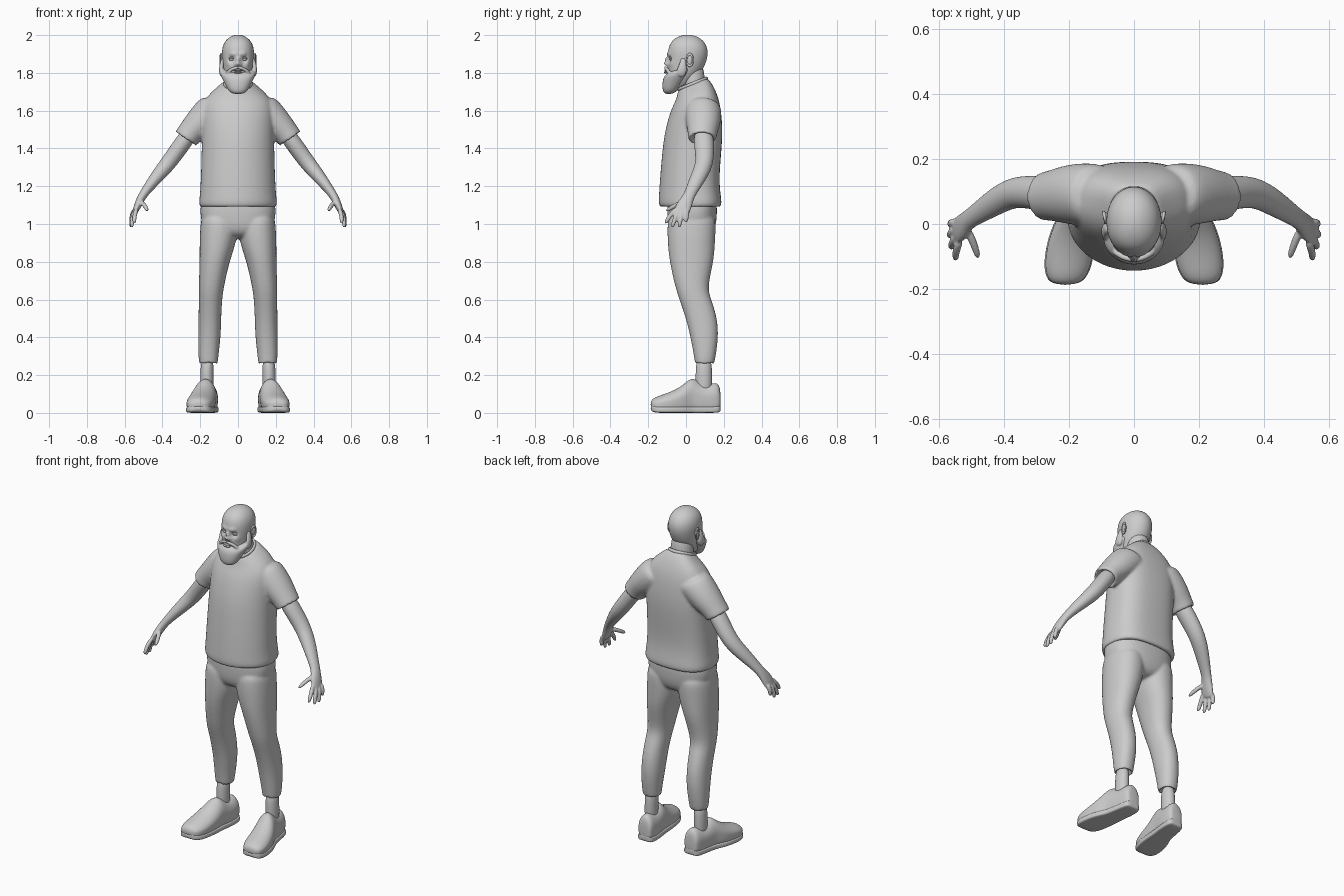
import bpy, bmesh, math
from mathutils import Vector


def apply_mod(ob, kind, **props):
    bpy.context.view_layer.objects.active = ob
    m = ob.modifiers.new(kind.title(), kind)
    for k, v in props.items():
        setattr(m, k, v)
    bpy.ops.object.modifier_apply(modifier=m.name)


def finish(ob, mirror):
    if mirror:
        apply_mod(ob, 'MIRROR', use_mirror_merge=False)
    for p in ob.data.polygons:
        p.use_smooth = True
    return ob


def loft(name, rings, axis=None, ref=(0, 1, 0), n=24, pw=(2, 2), sub=2, mirror=False):
    """Skin through rings (x, y, z, half width, half depth[, slope]);
    pw = superellipse powers of the +ref and -ref halves."""
    bm = bmesh.new()
    loops = []
    pts = [Vector(r[:3]) for r in rings]
    for i, r in enumerate(rings):
        t = Vector(axis) if axis else pts[min(i + 1, len(pts) - 1)] - pts[max(i - 1, 0)]
        t.normalize()
        v = Vector(ref)
        v = (v - t * v.dot(t)).normalized()
        u = v.cross(t)
        slope = r[5] if len(r) > 5 else 0
        loop = []
        for k in range(n):
            c, s = math.cos(math.tau * k / n), math.sin(math.tau * k / n)
            e = 2 / (pw[0] if s >= 0 else pw[1])
            c, s = math.copysign(abs(c) ** e, c), math.copysign(abs(s) ** e, s)
            p = pts[i] + u * c * r[3] + v * s * r[4]
            p.z += slope * s * r[4]
            loop.append(bm.verts.new(p))
        loops.append(loop)
    for a, b in zip(loops, loops[1:]):
        for k in range(n):
            bm.faces.new((a[k], a[(k + 1) % n], b[(k + 1) % n], b[k]))
    bm.faces.new(loops[0])
    bm.faces.new(loops[-1])
    bmesh.ops.recalc_face_normals(bm, faces=bm.faces)
    me = bpy.data.meshes.new(name)
    bm.to_mesh(me)
    bm.free()
    ob = bpy.data.objects.new(name, me)
    bpy.context.collection.objects.link(ob)
    apply_mod(ob, 'SUBSURF', levels=sub)
    return finish(ob, mirror)


def place(name, rot, scale, mirror):
    ob = bpy.context.object
    ob.name = name
    ob.rotation_euler, ob.scale = rot, scale
    bpy.ops.object.transform_apply(location=True, rotation=True, scale=True)
    return finish(ob, mirror)


def blob(name, loc, scale, rot=(0, 0, 0), mirror=False):
    bpy.ops.mesh.primitive_uv_sphere_add(segments=24, ring_count=14, radius=1, location=loc)
    return place(name, rot, scale, mirror)


def ring(name, loc, minor, scale, rot=(0, 0, 0), mirror=False):
    bpy.ops.mesh.primitive_torus_add(major_radius=1, minor_radius=minor, location=loc,
                                     major_segments=48, minor_segments=10)
    return place(name, rot, scale, mirror)


def union(name, obs, voxel, smooth):
    bpy.ops.object.select_all(action='DESELECT')
    for o in obs:
        o.select_set(True)
    bpy.context.view_layer.objects.active = obs[0]
    bpy.ops.object.join()
    obs[0].name = name
    apply_mod(obs[0], 'REMESH', mode='VOXEL', voxel_size=voxel)
    apply_mod(obs[0], 'SMOOTH', factor=0.5, iterations=smooth)
    return finish(obs[0], False)


def sculpt(ob, strokes):
    """Gaussian pushes (x, y, z, radius, dy), mirrored in x."""
    for v in ob.data.vertices:
        d = 0
        for x, y, z, r, push in strokes:
            q = Vector((abs(v.co.x), v.co.y, v.co.z)) - Vector((x, y, z))
            d += push * math.exp(-q.length_squared / (r * r))
        v.co.y += d


# shirt: body and sleeves blended, with hollow hems
body = loft('shirt_body', [
    (0, .022, 1.13, .17, .13), (0, .022, 1.092, .18, .14), (0, .022, 1.085, .202, .16),
    (0, .022, 1.11, .21, .169), (0, .02, 1.15, .203, .165), (0, .018, 1.24, .198, .157),
    (0, .032, 1.4, .193, .158), (0, .042, 1.5, .193, .153), (0, .052, 1.6, .193, .135),
    (0, .057, 1.66, .178, .115, .1), (0, .05, 1.705, .13, .097, .25),
    (0, .038, 1.735, .085, .082, .4), (0, .035, 1.745, .07, .073, .4)], axis=(0, 0, 1), pw=(2.8, 2))
sleeve = loft('sleeve', [
    (.09, .085, 1.625, .09, .085), (.12, .09, 1.612, .1, .1), (.195, .092, 1.537, .087, .094),
    (.25, .088, 1.485, .07, .078), (.272, .086, 1.458, .068, .076), (.278, .085, 1.45, .066, .073),
    (.278, .085, 1.45, .05, .057), (.262, .087, 1.474, .045, .052)],
    axis=(.565, 0, -.825), mirror=True)
union('shirt', [body, sleeve], .008, 5)
ring('shirt_collar', (0, .035, 1.742), .11, (.07, .078, .09), (.38, 0, 0))

# trousers: hips and legs blended, with hollow cuffs
hips = loft('hips', [(0, .03, .92, .1, .09), (0, .03, .97, .18, .125), (0, .032, 1.03, .2, .132),
                     (0, .032, 1.1, .202, .134), (0, .032, 1.16, .18, .12)],
            axis=(0, 0, 1), pw=(2.5, 2.5))
leg = loft('leg', [
    (.157, .098, .29, .037, .042), (.157, .098, .256, .04, .043), (.156, .098, .254, .049, .05),
    (.157, .1, .3, .053, .058), (.151, .098, .4, .06, .074), (.149, .083, .5, .06, .084),
    (.146, .05, .6, .062, .085), (.142, .028, .66, .066, .084), (.125, .03, .8, .079, .118),
    (.106, .028, .9, .098, .126), (.1, .03, 1, .1, .13), (.1, .03, 1.06, .09, .12)],
    axis=(0, 0, 1), pw=(2.2, 2.2), mirror=True)
union('trousers', [hips, leg], .008, 4)

# arms and hands
limbs = [loft('arm', [
    (.24, .09, 1.5, .046, .054), (.31, .097, 1.405, .045, .053), (.37, .1, 1.32, .043, .047),
    (.428, .068, 1.252, .036, .043), (.485, .03, 1.18, .025, .033), (.512, .012, 1.14, .022, .03),
    (.53, -.01, 1.1, .02, .042), (.545, -.022, 1.065, .015, .042), (.55, -.027, 1.05, .01, .032)],
    mirror=True)]
fingers = [  # base, middle, tip
    ((.535, -.05, 1.085), (.549, -.085, 1.045), (.549, -.112, 1.0)),
    ((.545, -.036, 1.075), (.561, -.06, 1.025), (.562, -.075, .978)),
    ((.55, -.015, 1.072), (.566, -.03, 1.025), (.566, -.037, .978)),
    ((.55, .006, 1.078), (.565, .003, 1.04), (.564, -.001, 1.005)),
    ((.517, -.01, 1.12), (.494, -.055, 1.1), (.478, -.108, 1.068))]
for a, b, c in fingers:
    limbs.append(loft('finger', [(*a, .013, .013), (*b, .0125, .0125), (*c, .0105, .0105)],
                      ref=(1, 0, 0), n=12, mirror=True))
union('arms_and_hands', limbs, .005, 3)

# ankles
loft('ankle', [(.165, .095, .09, .036, .044), (.165, .094, .18, .034, .043),
               (.162, .095, .3, .036, .044)], axis=(0, 0, 1), mirror=True)

# shoes: y, centre x, half width, bottom, top
shoe = [(.184, .153, .03, .03, .1), (.174, .154, .047, .012, .168), (.12, .158, .053, .008, .15),
        (.07, .165, .055, .008, .16), (.03, .172, .056, .008, .195), (-.02, .187, .069, .008, .14),
        (-.1, .2, .074, .008, .104), (-.155, .207, .066, .01, .088), (-.188, .211, .04, .025, .068)]
loft('shoe', [(x, y, (lo + hi) / 2, w, (hi - lo) / 2) for y, x, w, lo, hi in shoe],
     axis=(0, -1, 0), ref=(0, 0, 1), pw=(1.9, 4), mirror=True)
loft('shoe_sole', [(x, y, .017 + max(0, lo - .01) * .5, w + .003, .017) for y, x, w, lo, hi in shoe],
     axis=(0, -1, 0), ref=(0, 0, 1), pw=(5, 5), mirror=True)

# neck and head
loft('neck', [(0, .05, 1.68, .075, .07), (0, .037, 1.76, .062, .06), (0, .03, 1.86, .06, .065)],
     axis=(0, 0, 1))
head = loft('head', [
    (0, -.045, 1.715, .04, .045), (0, -.033, 1.75, .06, .066), (0, -.008, 1.8, .076, .088),
    (0, .004, 1.85, .082, .102), (0, .01, 1.9, .087, .108), (0, .01, 1.94, .083, .102),
    (0, .009, 1.972, .067, .083), (0, .009, 1.993, .04, .05), (0, .009, 2.002, .014, .016)],
    axis=(0, 0, 1), sub=3, pw=(2, 2.2))
sculpt(head, [
    (.034, -.088, 1.872, .016, .014), (.032, -.09, 1.9, .014, -.006), (.012, -.095, 1.9, .012, -.005),
    (0, -.098, 1.872, .011, -.014), (0, -.1, 1.85, .012, -.022), (.014, -.1, 1.844, .009, -.009),
    (.05, -.075, 1.848, .02, -.006)])
blob('eye', (.034, -.077, 1.873), (.014, .011, .009), mirror=True)
blob('upper_eyelid', (.034, -.079, 1.879), (.016, .011, .005), (0, .15, 0), True)

# ears
blob('ear', (.085, .018, 1.868), (.01, .018, .032), (-.15, 0, -.3), True)
ring('ear_rim', (.09, .02, 1.868), .25, (.03, .017, .02), (-.15, 1.57, -.35), True)

# beard, moustache, lips and sideburns
beard = loft('beard', [
    (0, -.092, 1.688, .022, .018), (0, -.086, 1.7, .048, .036), (0, -.076, 1.73, .064, .05),
    (0, -.06, 1.765, .082, .063), (0, -.043, 1.795, .096, .073, .2),
    (0, -.035, 1.812, .095, .073, .3), (0, -.03, 1.825, .075, .06, .3)],
    axis=(0, 0, 1), pw=(2.3, 2.2))
sideburn = loft('sideburn', [(.078, -.015, 1.88, .008, .012), (.085, -.016, 1.85, .011, .018),
                             (.09, -.02, 1.815, .013, .027), (.084, -.035, 1.78, .012, .025)],
                mirror=True)
tache = loft('moustache', [(-.004, -.11, 1.829, .008, .008), (.025, -.107, 1.825, .01, .009),
                           (.05, -.092, 1.808, .011, .01), (.062, -.08, 1.785, .012, .012)],
             n=12, mirror=True)
union('beard', [beard, sideburn, tache], .004, 3)
blob('lower_lip', (0, -.107, 1.803), (.022, .01, .006))
blob('upper_lip', (0, -.106, 1.812), (.024, .009, .004))
